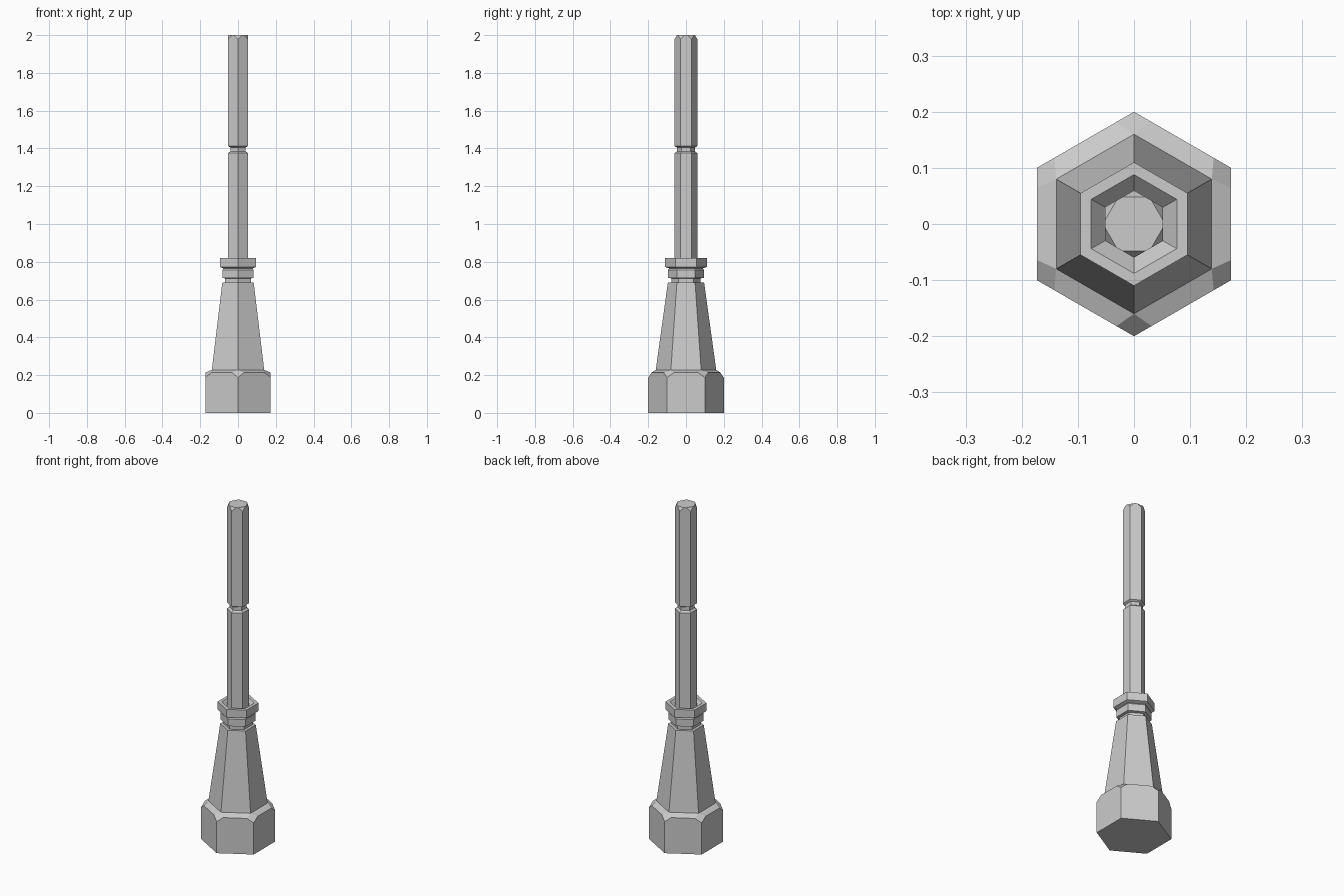
import bpy, bmesh, math
from mathutils import Vector

if "Cube" in bpy.data.objects:
    bpy.data.objects.remove(bpy.data.objects["Cube"])


def hex_pt(i, r, z):
    a = math.radians(90 + 60 * i)
    return Vector((r * math.cos(a), r * math.sin(a), z))


def finish(name, bm):
    bmesh.ops.recalc_face_normals(bm, faces=bm.faces)
    me = bpy.data.meshes.new(name)
    bm.to_mesh(me)
    bm.free()
    ob = bpy.data.objects.new(name, me)
    bpy.context.collection.objects.link(ob)


def hex_turning(name, profile):
    """Six-sided loft through (corner radius, height) pairs."""
    bm = bmesh.new()
    rings = [[bm.verts.new(hex_pt(i, r, z)) for i in range(6)] for r, z in profile]
    for a, b in zip(rings, rings[1:]):
        for i in range(6):
            j = (i + 1) % 6
            bm.faces.new((a[i], a[j], b[j], b[i]))
    finish(name, bm)


def cut_corner_prism(name, r, z0, z_corner, z_side, t, inner=None, bottom=False):
    """Hexagonal prism whose top corners are cut; an inner ring adds a sloped rim."""
    bm = bmesh.new()
    low = [bm.verts.new(hex_pt(i, r, z0)) for i in range(6)]
    corner = [bm.verts.new(hex_pt(i, r, z_corner)) for i in range(6)]
    side = []
    for i in range(6):
        p, q = hex_pt(i, r, z_side), hex_pt(i + 1, r, z_side)
        side.append((bm.verts.new(p.lerp(q, t)), bm.verts.new(q.lerp(p, t))))
    rim = [bm.verts.new(hex_pt(i, *inner)) for i in range(6)] if inner else None
    for i in range(6):
        j = (i + 1) % 6
        bm.faces.new((low[i], low[j], corner[j], side[i][1], side[i][0], corner[i]))
        before, after = side[i - 1][1], side[i][0]
        if rim:
            bm.faces.new((corner[i], after, rim[i], before))
            bm.faces.new((side[i][0], side[i][1], rim[j], rim[i]))
        else:
            bm.faces.new((corner[i], after, before))
    if not rim:
        bm.faces.new([v for pair in side for v in pair])
    if bottom:
        bm.faces.new(low[::-1])
    finish(name, bm)


# Heavy foot with clipped corners
cut_corner_prism("foot", 0.2, 0, 0.187, 0.213, 0.18, inner=(0.16, 0.228), bottom=True)

# Tapered body, neck and two collars with a dished top
hex_turning("tapered_body", [
    (0.16, 0.228), (0.096, 0.69), (0.078, 0.69), (0.078, 0.712)])
hex_turning("collars", [
    (0.078, 0.712), (0.095, 0.715), (0.095, 0.757), (0.088, 0.765),
    (0.11, 0.772), (0.11, 0.82), (0.088, 0.82), (0.06, 0.79)])

# Lower rod with the grooved waist
hex_turning("lower_rod", [
    (0.06, 0.79), (0.06, 1.375), (0.047, 1.385), (0.047, 1.405), (0.06, 1.412)])

# Upper rod with clipped corners at the tip
cut_corner_prism("upper_rod", 0.06, 1.412, 1.978, 2.0, 0.4)
